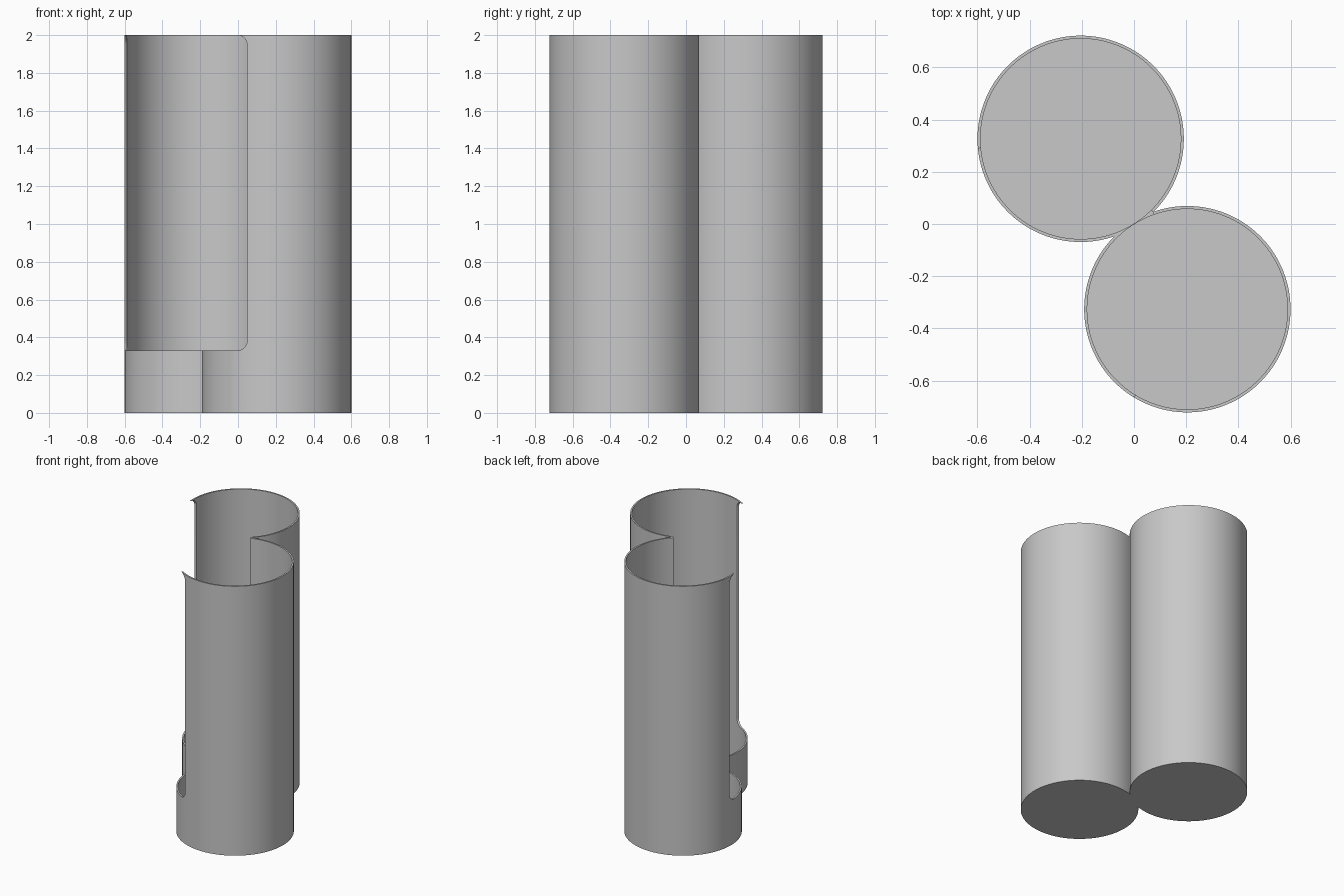
import bpy, bmesh, math
from mathutils import Matrix, Vector

if "Cube" in bpy.data.objects:
    bpy.data.objects.remove(bpy.data.objects["Cube"])

R, WALL = 0.3955, 0.0115          # tube radius and wall thickness
CX, CY = 0.2045, 0.3265           # tube centre offsets
FLOOR = 0.012
SLOT_Z, SLOT_W, FILLET = 0.33, 0.61, 0.05

grey = bpy.data.materials.new("light_grey")
grey.diffuse_color = (0.58, 0.58, 0.58, 1)
grey.use_nodes = True
grey.node_tree.nodes["Principled BSDF"].inputs["Base Color"].default_value = grey.diffuse_color


def finish(bm, name):
    bmesh.ops.recalc_face_normals(bm, faces=bm.faces)
    me = bpy.data.meshes.new(name)
    bm.to_mesh(me)
    bm.free()
    me.materials.append(grey)
    ob = bpy.data.objects.new(name, me)
    bpy.context.collection.objects.link(ob)
    return ob


def cylinder(name, x, y, r, z0, z1):
    bm = bmesh.new()
    bmesh.ops.create_cone(bm, cap_ends=True, segments=128, radius1=r, radius2=r,
                          depth=z1 - z0,
                          matrix=Matrix.Translation((x, y, (z0 + z1) / 2)))
    return finish(bm, name)


def slot_cutter():
    """Rounded opening across both tubes, pushed out sideways."""
    along = Vector((CX, -CY, 0)).normalized()      # from back tube to front tube
    out = Vector((-CY, -CX, 0)).normalized()       # side the opening faces
    right = []
    for zc, a0 in ((SLOT_Z + FILLET, -90), (2 - FILLET, 0)):
        for i in range(9):
            a = math.radians(a0 + 90 * i / 8)
            right.append((SLOT_W - FILLET + FILLET * math.cos(a),
                          zc + FILLET * math.sin(a)))
    right.append((SLOT_W - FILLET, 2.2))
    outline = right + [(-c, z) for c, z in reversed(right)]
    bm = bmesh.new()
    face = bm.faces.new([bm.verts.new(along * c - out * 0.085 + Vector((0, 0, z)))
                         for c, z in outline])
    geom = bmesh.ops.extrude_face_region(bm, geom=[face])["geom"]
    bmesh.ops.translate(bm, vec=out * 1.0,
                        verts=[v for v in geom if isinstance(v, bmesh.types.BMVert)])
    return finish(bm, "slot_cutter")


# Twin tube body
body = cylinder("twin_tube_holder", -CX, CY, R, 0, 2)
steps = [
    ("UNION", cylinder("front_tube", CX, -CY, R, 0, 2)),
    ("DIFFERENCE", cylinder("back_bore", -CX, CY, R - WALL, FLOOR, 2.1)),
    ("DIFFERENCE", cylinder("front_bore", CX, -CY, R - WALL, FLOOR, 2.1)),
    ("DIFFERENCE", slot_cutter()),
]
bpy.context.view_layer.objects.active = body
for op, helper in steps:
    helper.hide_render = True
    mod = body.modifiers.new(op.lower(), "BOOLEAN")
    mod.operation, mod.solver, mod.object = op, "EXACT", helper
    bpy.ops.object.modifier_apply(modifier=mod.name)
    bpy.data.objects.remove(helper)

# Smooth walls with crisp rims
bpy.ops.object.select_all(action="DESELECT")
body.select_set(True)
bpy.ops.object.shade_smooth_by_angle(angle=math.radians(30))
